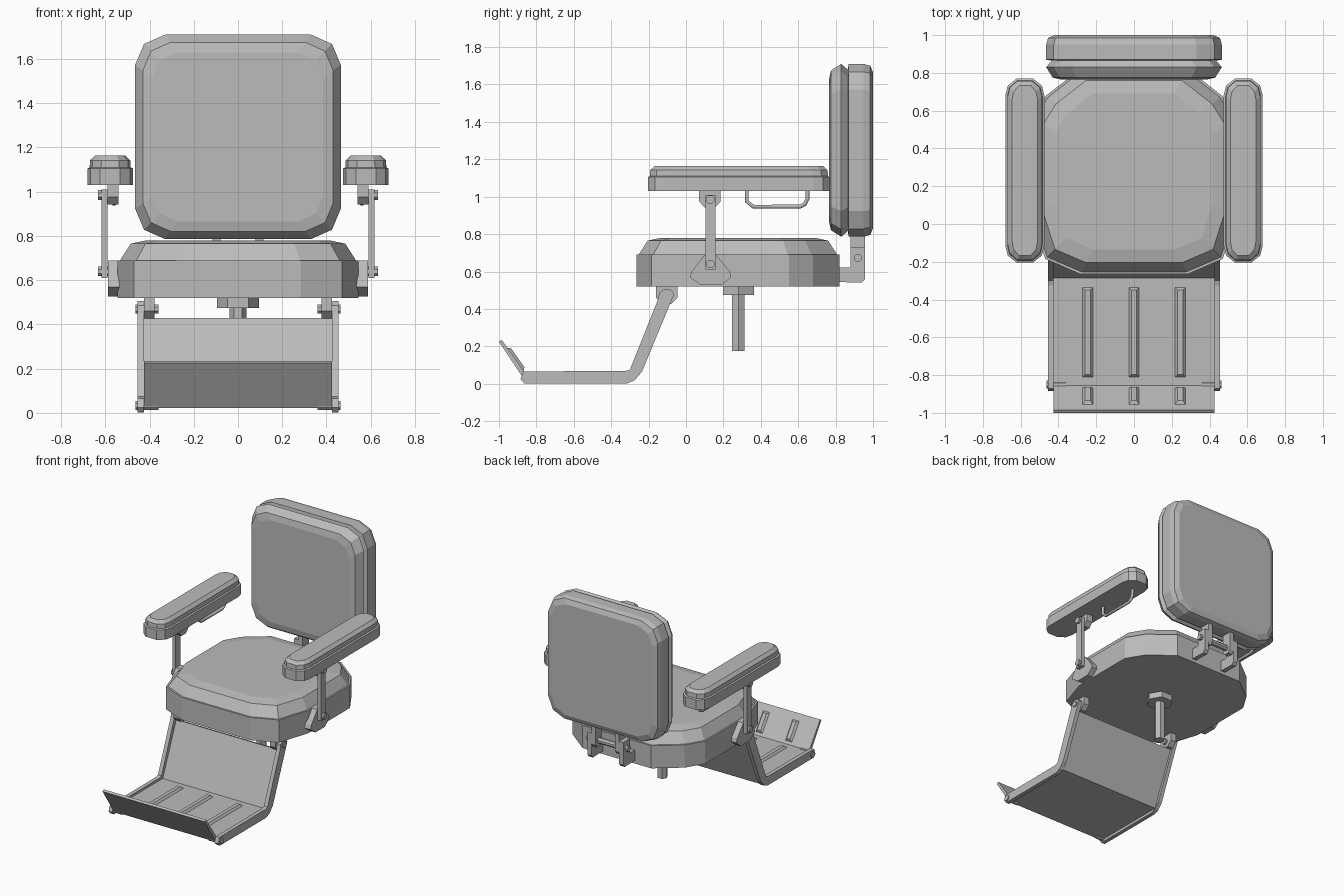
import bpy, bmesh
from math import sin, cos, pi
from mathutils import Vector

cube = bpy.data.objects.get("Cube")
if cube:
    bpy.data.objects.remove(cube, do_unlink=True)

GREY = bpy.data.materials.new("plain_grey")
GREY.use_nodes = True
GREY.diffuse_color = (0.5, 0.5, 0.5, 1)
GREY.node_tree.nodes["Principled BSDF"].inputs["Base Color"].default_value = (0.5, 0.5, 0.5, 1)


def loft(name, rings):
    """Skin a stack of equal-sized closed rings and cap both ends."""
    bm = bmesh.new()
    loops = [[bm.verts.new(p) for p in ring] for ring in rings]
    n = len(loops[0])
    for a, b in zip(loops, loops[1:]):
        for i in range(n):
            j = (i + 1) % n
            bm.faces.new((a[i], a[j], b[j], b[i]))
    bm.faces.new(loops[0][::-1])
    bm.faces.new(loops[-1])
    bmesh.ops.recalc_face_normals(bm, faces=bm.faces)
    mesh = bpy.data.meshes.new(name)
    bm.to_mesh(mesh)
    bm.free()
    mesh.materials.append(GREY)
    ob = bpy.data.objects.new(name, mesh)
    bpy.context.collection.objects.link(ob)
    return ob


def slab(name, profile, x0, x1):
    """Extrude a (y, z) profile across x."""
    return loft(name, [[(x, y, z) for y, z in profile] for x in (x0, x1)])


def disc(y, z, r, n=8):
    return [(y + r * cos(2 * pi * (i + 0.5) / n), z + r * sin(2 * pi * (i + 0.5) / n)) for i in range(n)]


def rect(y0, y1, z0, z1):
    return [(y0, z0), (y1, z0), (y1, z1), (y0, z1)]


def mirrored(half):
    """Complete an outline given its +u half."""
    return half + [(-u, v) for u, v in reversed(half)]


def quadrant(points):
    """Complete an outline given its +u, +v corner, listed upward."""
    return mirrored([(u, -v) for u, v in reversed(points)] + points)


def inset(outline, amount):
    """Shrink an outline about its centre by a fixed margin."""
    us, vs = zip(*outline)
    cu, cv = (min(us) + max(us)) / 2, (min(vs) + max(vs)) / 2
    hu, hv = max(us) - cu, max(vs) - cv
    return [(cu + (u - cu) * (1 - amount / hu), cv + (v - cv) * (1 - amount / hv)) for u, v in outline]


def column(name, x, y, r, z0, z1, n=6):
    return loft(name, [[(x + u, y + v, z) for u, v in
                        [(r * cos(2 * pi * i / n), r * sin(2 * pi * i / n)) for i in range(n)]]
                       for z in (z0, z1)])


# Seat cushion
seat = mirrored([(0.285, -0.265), (0.47, -0.185), (0.545, 0.05), (0.545, 0.55), (0.465, 0.68), (0.285, 0.82)])
loft("seat", [[(x, y, z) for x, y in inset(seat, m)] for z, m in
              ((0.52, 0), (0.69, 0), (0.69, 0.012), (0.765, 0.06), (0.78, 0.13))])

# Backrest: padded front and shell, with a groove between
back = quadrant([(0.465, 0.325), (0.425, 0.42), (0.33, 0.462)])
loft("backrest", [[(x, y, 1.248 + v) for x, v in inset(back, m)] for y, m in
                  ((0.765, 0.08), (0.775, 0.035), (0.83, 0), (0.865, 0.03), (0.87, 0),
                   (0.95, 0), (0.985, 0.01), (1.0, 0.045))])

# Central post and its flange
column("post_flange", 0, 0.28, 0.095, 0.475, 0.52)
column("centre_post", 0, 0.28, 0.038, 0.175, 0.475)

# Footplate
slab("footplate", [(-0.125, 0.43), (-0.285, 0.05), (-0.855, 0.05), (-0.985, 0.235),
                   (-1.0, 0.225), (-0.865, 0.022), (-0.275, 0.022), (-0.105, 0.425)], -0.425, 0.425)


def rib(name, x, start, end):
    """Raised tread strip with sloped sides, between two (y, z) points."""
    a, b = Vector((x, *start)), Vector((x, *end))
    along = (b - a).normalized()
    up = Vector((1, 0, 0)).cross(along)
    if up.z < 0:
        up.negate()
    rings = []
    for w, e, h in ((0.027, 0, -0.005), (0.027, 0, 0), (0.014, 0.014, 0.015)):
        rings.append([p + along * d * e + Vector((s * w, 0, 0)) + up * h
                      for p, d, s in ((a, 1, -1), (a, 1, 1), (b, -1, 1), (b, -1, -1))])
    loft(name, rings)


for i, x in enumerate((-0.245, 0, 0.245)):
    rib(f"tread_rib_{i}", x, (-0.335, 0.05), (-0.81, 0.05))
    rib(f"lip_rib_{i}", x, (-0.868, 0.068), (-0.955, 0.192))

for side, s in (("left", 1), ("right", -1)):
    # Footrest arm, hanger and bolts
    slab(f"{side}_footrest_arm",
         [(-0.15, 0.45), (-0.143, 0.485), (-0.12, 0.505), (-0.085, 0.505), (-0.063, 0.48),
          (-0.235, 0.065), (-0.275, 0.018), (-0.315, 0.002), (-0.865, 0.002), (-0.885, 0.025),
          (-0.87, 0.065), (-0.84, 0.066), (-0.325, 0.068), (-0.3, 0.075)], s * 0.425, s * 0.455)
    slab(f"{side}_footrest_hanger", [(-0.16, 0.53), (-0.16, 0.46), (-0.125, 0.425), (-0.08, 0.425),
                                     (-0.045, 0.46), (-0.045, 0.53)], s * 0.378, s * 0.425)
    for part, y, z in (("hanger", -0.105, 0.47), ("tip", -0.85, 0.033)):
        slab(f"{side}_{part}_bolt", disc(y, z, 0.022), s * 0.36, s * 0.463)

    # Armrest pad
    pad = quadrant([(0.103, 0.40), (0.09, 0.45), (0.045, 0.486)])
    loft(f"{side}_armrest", [[(s * 0.578 + x, 0.283 + y, z) for x, y in inset(pad, m)] for z, m in
                             ((1.03, 0), (1.105, 0), (1.11, 0.01), (1.142, 0.012), (1.163, 0.035))])

    # Armrest post, brackets and bolts
    slab(f"{side}_arm_post", rect(0.103, 0.158, 0.61, 1.01), s * 0.59, s * 0.617)
    slab(f"{side}_upper_bracket", [(0.07, 1.035), (0.07, 0.975), (0.1, 0.942), (0.155, 0.942),
                                   (0.185, 0.975), (0.185, 1.035)], s * 0.54, s * 0.59)
    slab(f"{side}_lower_bracket", [(0.02, 0.57), (0.08, 0.527), (0.19, 0.527), (0.242, 0.57),
                                   (0.235, 0.6), (0.16, 0.69), (0.1, 0.69), (0.03, 0.6)],
         s * 0.53, s * 0.588)
    for part, z in (("upper", 0.985), ("lower", 0.64)):
        slab(f"{side}_{part}_arm_bolt", disc(0.13, z, 0.024), s * 0.58, s * 0.633)

    # Bent handle under the armrest
    curve = bpy.data.curves.new(f"{side}_handle", "CURVE")
    curve.dimensions = "3D"
    curve.bevel_depth = 0.012
    curve.bevel_resolution = 1
    path = [(0.325, 1.04), (0.325, 0.975), (0.36, 0.947), (0.61, 0.947), (0.635, 0.96), (0.65, 0.99), (0.65, 1.04)]
    spline = curve.splines.new("POLY")
    spline.points.add(len(path) - 1)
    for point, (y, z) in zip(spline.points, path):
        point.co = (s * 0.56, y, z, 1)
    curve.materials.append(GREY)
    bpy.context.collection.objects.link(bpy.data.objects.new(f"{side}_handle", curve))

    # Backrest hinge: L bracket from the seat, tab from the backrest
    slab(f"{side}_hinge_bracket", [(0.78, 0.545), (0.94, 0.54), (0.957, 0.56), (0.957, 0.73),
                                   (0.88, 0.73), (0.88, 0.622), (0.78, 0.622)], s * 0.115, s * 0.15)
    slab(f"{side}_hinge_tab", [(0.88, 0.8), (0.88, 0.65), (0.9, 0.625), (0.94, 0.625),
                               (0.957, 0.65), (0.957, 0.8)], s * 0.08, s * 0.115)

slab("hinge_rod", disc(0.918, 0.672, 0.022), -0.17, 0.17)
